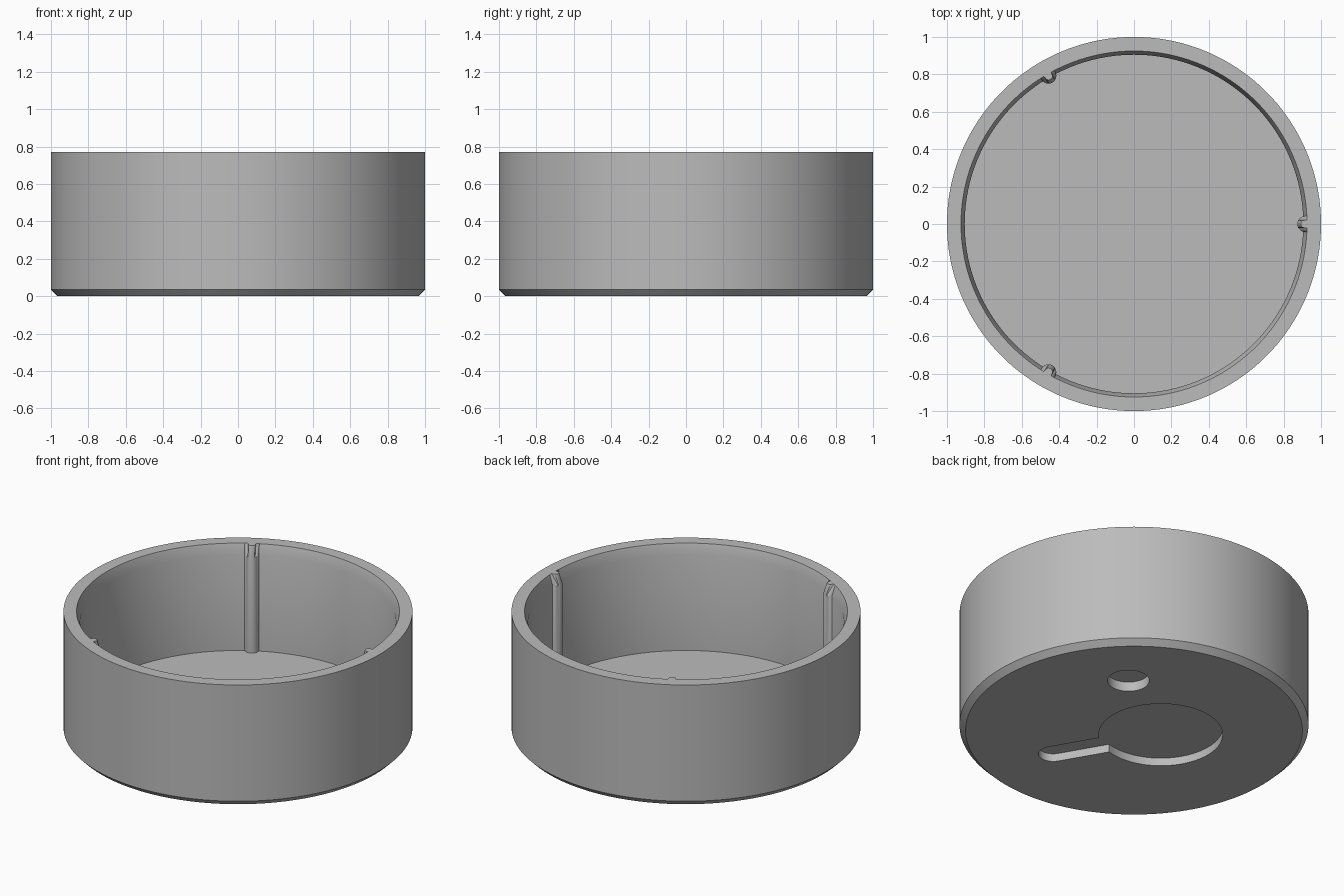
import bpy, bmesh
from math import sin, cos, pi, radians, sqrt, asin, hypot, atan2

if "Cube" in bpy.data.objects:
    bpy.data.objects.remove(bpy.data.objects["Cube"])

HEIGHT, FLOOR = 0.77, 0.10
RIB_C = 0.915          # distance of rib axis from the centre

grey = bpy.data.materials.new("plain_grey")
grey.use_nodes = True
grey.diffuse_color = (0.5, 0.5, 0.5, 1)
grey.node_tree.nodes["Principled BSDF"].inputs["Base Color"].default_value = (0.5, 0.5, 0.5, 1)


def make_object(name, rings):
    """Skin a stack of equal-length point rings and cap both ends."""
    bm = bmesh.new()
    loops = [[bm.verts.new(p) for p in ring] for ring in rings]
    n = len(loops[0])
    for a, b in zip(loops, loops[1:]):
        for i in range(n):
            j = (i + 1) % n
            bm.faces.new((a[i], a[j], b[j], b[i]))
    bm.faces.new(loops[0][::-1])
    bm.faces.new(loops[-1])
    bmesh.ops.recalc_face_normals(bm, faces=bm.faces)
    mesh = bpy.data.meshes.new(name)
    bm.to_mesh(mesh)
    bm.free()
    obj = bpy.data.objects.new(name, mesh)
    bpy.context.collection.objects.link(obj)
    mesh.materials.append(grey)
    return obj


# Angles around the wall, finer across the three ribs
angles = []
for sector in range(3):
    steps = [i * 0.2 for i in range(-14, 15)] + list(range(4, 117, 2))
    angles += [radians(sector * 120 + s) for s in steps]


def plain_ring(r, z):
    return [(r * cos(a), r * sin(a), z) for a in angles]


def ribbed_ring(r, rib, z):
    """Circle of radius r with three round ribs bulging inward."""
    ring = []
    for a in angles:
        phi = (a + pi / 3) % (2 * pi / 3) - pi / 3
        d = rib ** 2 - (RIB_C * sin(phi)) ** 2
        q = min(r, RIB_C * cos(phi) - sqrt(d)) if d > 0 else r
        ring.append((q * cos(a), q * sin(a), z))
    return ring


# Cup: chamfered base, outer wall, flared rim, ribbed inner wall, floor
cup = make_object("cup_body", [
    plain_ring(0.965, 0),
    plain_ring(1, 0.035),
    plain_ring(1, HEIGHT),
    ribbed_ring(0.925, 0.022, HEIGHT),
    ribbed_ring(0.905, 0.042, HEIGHT - 0.065),
    ribbed_ring(0.905, 0.042, FLOOR),
])


def arc(cx, cy, r, start, end, n):
    return [(cx + r * cos(start + (end - start) * i / n),
             cy + r * sin(start + (end - start) * i / n)) for i in range(n + 1)]


def cut_recess(outline, depth):
    cutter = make_object("recess_cutter", [[(x, y, z) for x, y in outline] for z in (-0.1, depth)])
    cutter.hide_render = True
    mod = cup.modifiers.new("recess", 'BOOLEAN')
    mod.operation, mod.solver, mod.object = 'DIFFERENCE', 'EXACT', cutter
    bpy.context.view_layer.objects.active = cup
    bpy.ops.object.modifier_apply(modifier=mod.name)
    bpy.data.objects.remove(cutter)


# Round recess under the base
cut_recess(arc(0.39, 0.415, 0.12, 0, 2 * pi, 64)[:-1], 0.06)

# Keyhole recess under the base
big, tip = (-0.15, 0.06), (0.18, -0.505)
big_r, slot_r = 0.355, 0.085
aim = atan2(tip[1] - big[1], tip[0] - big[0])
gap = asin(slot_r / big_r)
keyhole = arc(*big, big_r, aim + gap, aim + 2 * pi - gap, 80)
keyhole += arc(*tip, slot_r, aim - pi / 2, aim + pi / 2, 24)
cut_recess(keyhole, 0.05)

bpy.ops.object.select_all(action='DESELECT')
cup.select_set(True)
bpy.context.view_layer.objects.active = cup
bpy.ops.object.shade_smooth_by_angle(angle=radians(30))
